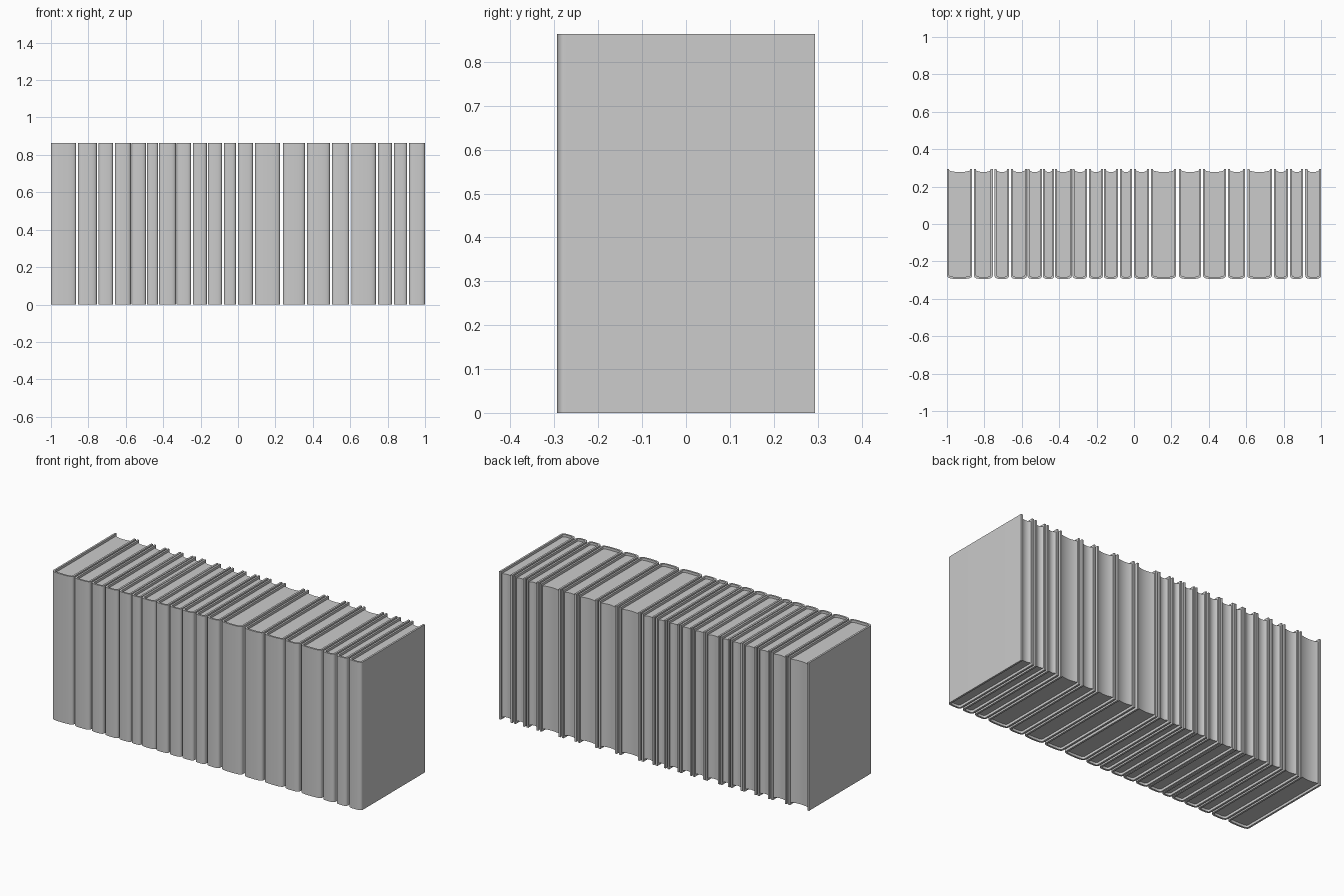
import bpy, bmesh, math

if "Cube" in bpy.data.objects:
    bpy.data.objects.remove(bpy.data.objects["Cube"])

HEIGHT = 0.863
BACK = 0.294        # rear edge of the covers
SHOULDER = -0.272   # where the spine starts to round
BULGE = 0.022
BOARD = 0.011       # cover thickness
RECESS = 0.014      # pages sit inside the cover at top and bottom

# seams between neighbouring books: (centre x, gap width)
SEAMS = [(-1, 0), (-.86, .01), (-.75, .01), (-.663, .009), (-.571, .004),
         (-.489, .005), (-.425, .004), (-.33, .004), (-.246, .009),
         (-.164, .005), (-.08, .01), (-.005, .011), (.086, .011),
         (.233, .016), (.364, .011), (.497, .011), (.6, .011),
         (.743, .012), (.829, .011), (.91, .011), (1, 0)]


def spine_curve(cx, w, bulge, n=16):
    """Rounded spine from left to right, bulging towards the front."""
    pts = []
    for i in range(n + 1):
        a = math.pi * i / n
        c, s = math.cos(a), max(math.sin(a), 0)
        x = -w * math.copysign(abs(c) ** 0.65, c)
        pts.append((cx + x, SHOULDER - bulge * s ** 0.65))
    return pts


def extrude_outline(name, pts, z0, z1):
    bm = bmesh.new()
    face = bm.faces.new([bm.verts.new((x, y, z0)) for x, y in pts])
    top = bmesh.ops.extrude_face_region(bm, geom=[face])["geom"]
    bmesh.ops.translate(bm, vec=(0, 0, z1 - z0),
                        verts=[v for v in top if isinstance(v, bmesh.types.BMVert)])
    bmesh.ops.recalc_face_normals(bm, faces=bm.faces)
    mesh = bpy.data.meshes.new(name)
    bm.to_mesh(mesh)
    bm.free()
    obj = bpy.data.objects.new(name, mesh)
    bpy.context.collection.objects.link(obj)
    bpy.ops.object.select_all(action='DESELECT')
    obj.select_set(True)
    bpy.context.view_layer.objects.active = obj
    bpy.ops.object.shade_smooth_by_angle(angle=math.radians(35))
    return obj


def book(i, x0, x1):
    cx, w = (x0 + x1) / 2, (x1 - x0) / 2
    wi = w - BOARD
    outer = spine_curve(cx, w, BULGE)
    inner = spine_curve(cx, wi, BULGE - BOARD)

    # cover: one wrapped board, open at the back
    outline = ([(cx - w, BACK)] + outer + [(cx + w, BACK), (cx + wi, BACK)]
               + inner[::-1] + [(cx - wi, BACK)])
    extrude_outline(f"book_cover_{i:02d}", outline, 0, HEIGHT)

    # page block with a hollow fore edge
    n = 10
    fore = []
    for k in range(n + 1):
        u = 1 - 2 * k / n
        fore.append((cx + u * wi, 0.277 + 0.009 * u * u))
    extrude_outline(f"book_pages_{i:02d}", inner + fore, RECESS, HEIGHT - RECESS)


for i in range(len(SEAMS) - 1):
    (a, ga), (b, gb) = SEAMS[i], SEAMS[i + 1]
    book(i + 1, a + ga / 2, b - gb / 2)
